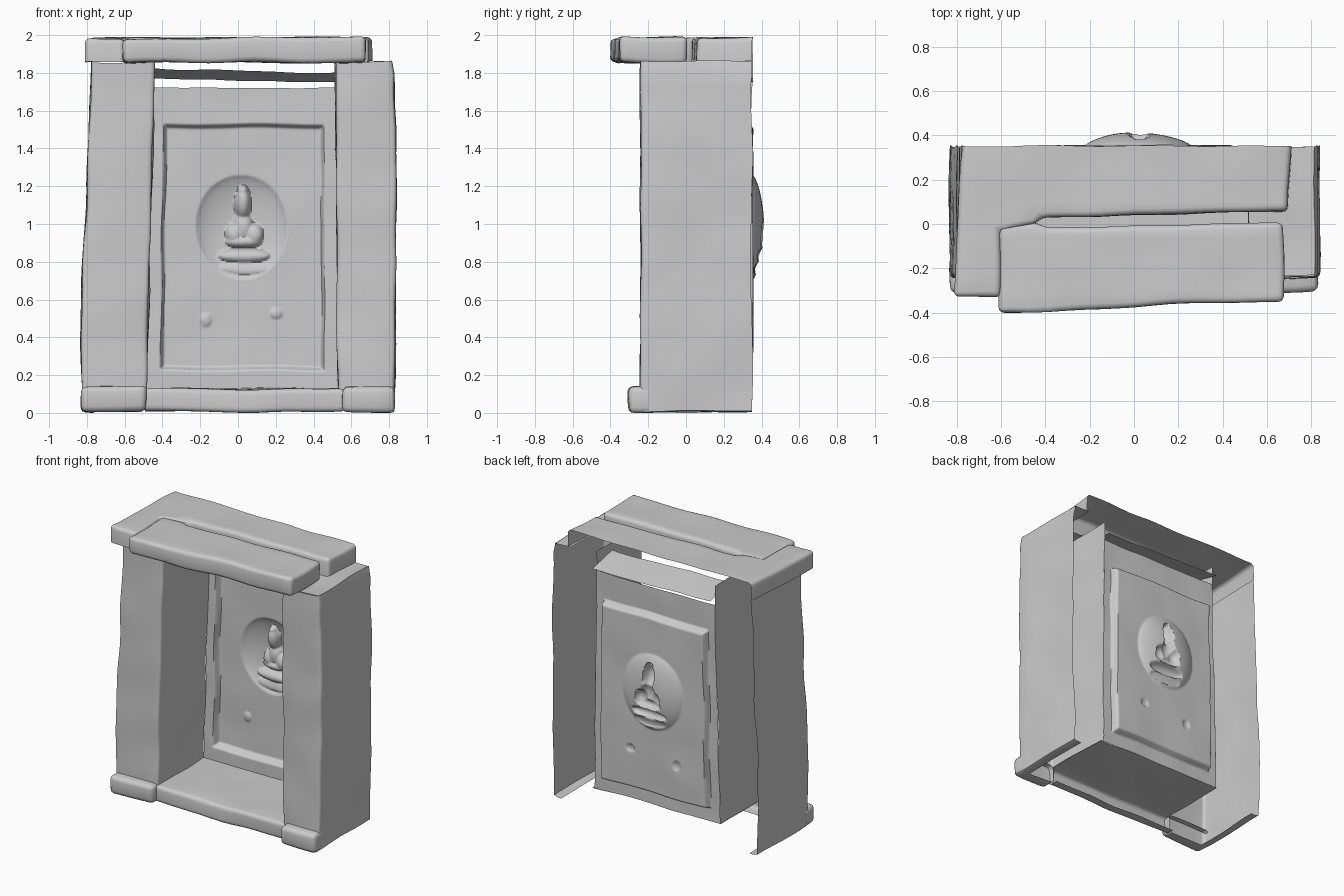
import bpy, bmesh, math
from mathutils import Vector, noise

if "Cube" in bpy.data.objects:
    bpy.data.objects.remove(bpy.data.objects["Cube"])

WOBBLE = 0.012


def finish(name, bm, angle=40, wobble=WOBBLE):
    """Weathered-stone wobble, then smooth shading with sharp edges kept."""
    for v in bm.verts:
        v.co += noise.noise_vector(v.co * 3.5) * wobble
        v.co.z = max(v.co.z, 0)
    me = bpy.data.meshes.new(name)
    bm.to_mesh(me)
    bm.free()
    ob = bpy.data.objects.new(name, me)
    bpy.context.collection.objects.link(ob)
    bpy.ops.object.select_all(action='DESELECT')
    ob.select_set(True)
    bpy.context.view_layer.objects.active = ob
    bpy.ops.object.shade_smooth_by_angle(angle=math.radians(angle))
    return ob


def loft(name, rows, angle=40, wobble=WOBBLE):
    """Open sheet through rows of points."""
    bm = bmesh.new()
    g = [[bm.verts.new(p) for p in r] for r in rows]
    for a, b in zip(g, g[1:]):
        for j in range(len(a) - 1):
            bm.faces.new((a[j], a[j + 1], b[j + 1], b[j]))
    return finish(name, bm, angle, wobble)


def path(pts, r=0.025, step=0.08):
    """Polyline with rounded corners, evenly filled with points."""
    pts = [Vector(p) for p in pts]
    out = [pts[0]]
    for a, b, c in zip(pts, pts[1:], pts[2:]):
        p, q = b + (a - b).normalized() * r, b + (c - b).normalized() * r
        out += [p.lerp(b, t).lerp(b.lerp(q, t), t) for t in (0, .25, .5, .75, 1)]
    out.append(pts[-1])
    full = [out[0]]
    for a, b in zip(out, out[1:]):
        n = max(1, int((b - a).length / step))
        full += [a.lerp(b, k / n) for k in range(1, n + 1)]
    return full


def prism(name, poly, z0, z1, drop=(), bevel=0.025, tilt=0.0):
    """Rounded slab over a plan polygon; drop lists directions left open."""
    bm = bmesh.new()
    f = bm.faces.new([bm.verts.new((x, y, z0)) for x, y in poly])
    ext = bmesh.ops.extrude_face_region(bm, geom=[f], use_keep_orig=True)
    for v in ext['geom']:
        if isinstance(v, bmesh.types.BMVert):
            v.co.z = z1 + tilt * v.co.x
    bmesh.ops.recalc_face_normals(bm, faces=bm.faces)
    gone = [f for f in bm.faces if any(f.normal.dot(Vector(d)) > 0.95 for d in drop)]
    bmesh.ops.delete(bm, geom=gone, context='FACES')
    edges = [e for e in bm.edges if len(e.link_faces) == 2]
    bmesh.ops.bevel(bm, geom=edges, offset=bevel, segments=3, profile=0.5, affect='EDGES')
    for axis in range(2):
        for k in range(-10, 11):
            co, no = Vector(), Vector()
            co[axis], no[axis] = k * 0.08 + 0.013, 1
            bmesh.ops.bisect_plane(bm, geom=bm.verts[:] + bm.edges[:] + bm.faces[:],
                                   plane_co=co, plane_no=no)
    return finish(name, bm)


def curve(keys):
    """Piecewise linear function of height."""
    def f(z):
        for (a, u), (b, v) in zip(keys, keys[1:]):
            if z <= b:
                return u + (v - u) * max(0, (z - a) / (b - a))
        return keys[-1][1]
    return f


left_out = curve([(0, -.82), (.4, -.835), (.7, -.825), (1.2, -.80), (1.85, -.775)])
left_in = curve([(.13, -.485), (.7, -.47), (1.85, -.44)])
right_out = curve([(0, .825), (.5, .835), (1.5, .835), (1.8, .83), (1.85, .815)])
right_in = curve([(.13, .53), (1.85, .515)])
FRONT, BACK, FRAME, PANEL = -.24, .35, .30, .353


def spread(a, b, n):
    return [a + (b - a) * k / n for k in range(n + 1)]


# Hollow pillars: outer side, front and niche side, open at the back
for name, fo, fi, flip in (("left_pillar", left_out, left_in, False),
                           ("right_pillar", right_out, right_in, True)):
    rows = []
    for z in spread(.01, 1.86, 26):
        zi = max(z, .13)
        r = path([(fo(z), BACK, z), (fo(z), FRONT, z), (fi(z), FRONT, z), (fi(z), FRAME, z)])
        for p in r[-7:]:
            p.z = zi
        rows.append(r[::-1] if flip else r)
    loft(name, rows)

# Narrow curled lips under the outer walls
for name, fo, s in (("left_bottom_lip", left_out, 1), ("right_bottom_lip", right_out, -1)):
    loft(name, [[(fo(0) + s * w, y, z) for y in spread(-.28, BACK, 8)]
                for w, z in ((0, .012), (.02, .004), (.06, .003))])

# Right pillar top, left exposed beside the roof
loft("right_pillar_top_front", [[(x, y, 1.858) for x in spread(.515, .815, 5)]
                                for y in spread(FRONT + .01, .06, 5)])
loft("right_pillar_top_rear", [[(x, y, 1.858) for x in spread(.69, .815, 3)]
                               for y in spread(.06, BACK, 5)])

# Sill beam and niche floor
sill = path([(0, -.17, .006), (0, -.25, .006), (0, -.25, .13), (0, FRAME, .13)], .03)
loft("sill_and_floor", [[(x, p.y, p.z) for x in spread(-.49, .55, 14)] for p in sill])

# Foot blocks in front of the pillars
for name, a, b in (("left_foot", -.83, -.487), ("right_foot", .55, .83)):
    prism(name, [(a, -.31), (b, -.30), (b, -.20), (a, -.20)], .003, .14,
          drop=[(0, 1, 0)], bevel=.03)

# Roof: rear slab with a forward arm on the left, hollow from behind and below
prism("rear_roof_slab", [(-.78, BACK), (-.81, -.325), (-.60, -.33), (-.60, -.03),
                         (-.44, .0), (-.42, .025), (.70, .055), (.71, BACK)],
      1.86, 1.985, drop=[(0, 1, 0), (0, 0, -1)])
loft("roof_arm_underside", [[(x, y, 1.865) for x in spread(-.80, -.60, 4)]
                            for y in spread(-.315, -.18, 3)])
prism("front_roof_slab", [(-.61, -.40), (.675, -.345), (.675, .0), (.55, .0),
                          (-.40, -.022), (-.44, .005), (-.61, .0)],
      1.855, 1.985, tilt=.012)

# Sloping strip under the rear slab, with an open gap above and below
loft("ceiling_strip", [[(x, y, z - .02 * (x + .44)) for x in spread(-.44, .515, 12)]
                       for y, z in ((.12, 1.82), (.2, 1.805), (.28, 1.785), (.35, 1.768))])


def dome(x, z, cx, cz, rx, rz, h, power=.5):
    return h * max(0, 1 - ((x - cx) / rx) ** 2 - ((z - cz) / rz) ** 2) ** power


def ramp(d, w=.018):
    t = min(1, max(0, d / w))
    return t * t * (3 - 2 * t)


# Seated relief: head, topknot, torso, lap, seat, lower seat
FIGURE = [(.03, 1.11, .045, .085, .07), (.03, 1.175, .028, .03, .05),
          (.03, .985, .055, .08, .05), (-.015, .95, .05, .06, .05),
          (.085, .945, .05, .06, .05), (.03, .91, .10, .035, .05),
          (.03, .835, .14, .04, .05), (.03, .775, .13, .04, .02)]


def depth(x, z):
    """Back panel depth: frame, sunk field, hollow halo and raised figure."""
    field_left = -.412 + .01 * z
    y = FRAME + (PANEL - FRAME) * ramp(min(x - field_left, .458 - x, z - .225, 1.525 - z))
    y += dome(x, z, .02, .985, .24, .275, .06, .75)
    y -= max(dome(x, z, *f) for f in FIGURE)
    y -= dome(x, z, -.17, .49, .03, .035, .012) + dome(x, z, .2, .53, .035, .03, .012)
    return y


# Carved back panel, its top edge stopping short of the ceiling
rows = []
for z in spread(.13, 1.72, 190):
    a, b = left_in(z), right_in(z)
    rows.append([(x, depth(x, z), z) for x in spread(a, b, 130)])
loft("carved_back_panel", rows, angle=60, wobble=.008)
